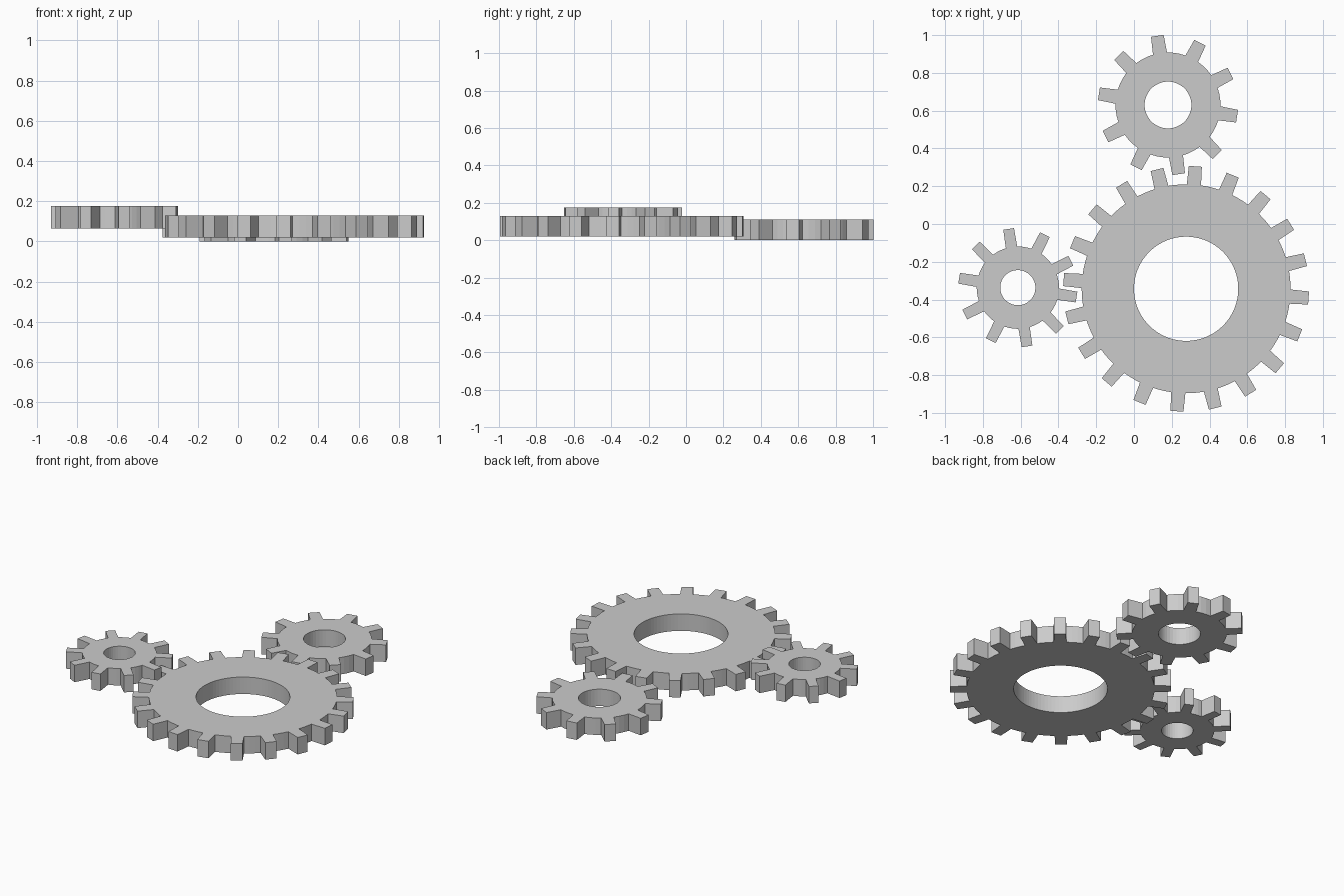
import bpy, bmesh
from math import cos, sin, radians, pi

if "Cube" in bpy.data.objects:
    bpy.data.objects.remove(bpy.data.objects["Cube"])


def make_gear(name, center, z, teeth, r_hole, r_root, r_tip, half_root, half_tip, turn):
    """Flat spur gear: quad ring around a bore, one tapered tooth per step."""
    bm = bmesh.new()
    step = 2 * pi / teeth
    hr, ht = radians(half_root), radians(half_tip)
    gap = (step - 2 * hr) / 3

    def vert(r, a):
        return bm.verts.new((r * cos(a), r * sin(a), 0))

    hole, root, tips = [], [], []
    for i in range(teeth):
        a = radians(turn) + i * step
        for k in range(4):
            hole.append(vert(r_hole, a + (k - 0.5) * step / 4))
        for da in (-hr, hr, hr + gap, hr + 2 * gap):
            root.append(vert(r_root, a + da))
        tips.append((vert(r_tip, a - ht), vert(r_tip, a + ht)))

    # ring and teeth
    n = len(root)
    for i in range(n):
        j = (i + 1) % n
        bm.faces.new((hole[i], root[i], root[j], hole[j]))
    for i, (t0, t1) in enumerate(tips):
        bm.faces.new((root[4 * i], t0, t1, root[4 * i + 1]))

    # thickness
    ext = bmesh.ops.extrude_face_region(bm, geom=bm.faces[:])
    top = [g for g in ext["geom"] if isinstance(g, bmesh.types.BMVert)]
    bmesh.ops.translate(bm, verts=top, vec=(0, 0, THICKNESS))
    bmesh.ops.recalc_face_normals(bm, faces=bm.faces[:])

    mesh = bpy.data.meshes.new(name)
    bm.to_mesh(mesh)
    bm.free()
    obj = bpy.data.objects.new(name, mesh)
    obj.location = (*center, z)
    bpy.context.collection.objects.link(obj)
    return obj


THICKNESS = 0.11

make_gear("large_gear", (0.276, -0.343), 0.02, 20, 0.276, 0.553, 0.651, 3.9, 3.05, 13.7)
make_gear("medium_gear", (0.18, 0.63), 0.0, 10, 0.124, 0.278, 0.372, 7.8, 5.2, -9.2)
make_gear("small_gear", (-0.615, -0.337), 0.065, 10, 0.093, 0.218, 0.316, 8.0, 5.2, -9.1)
